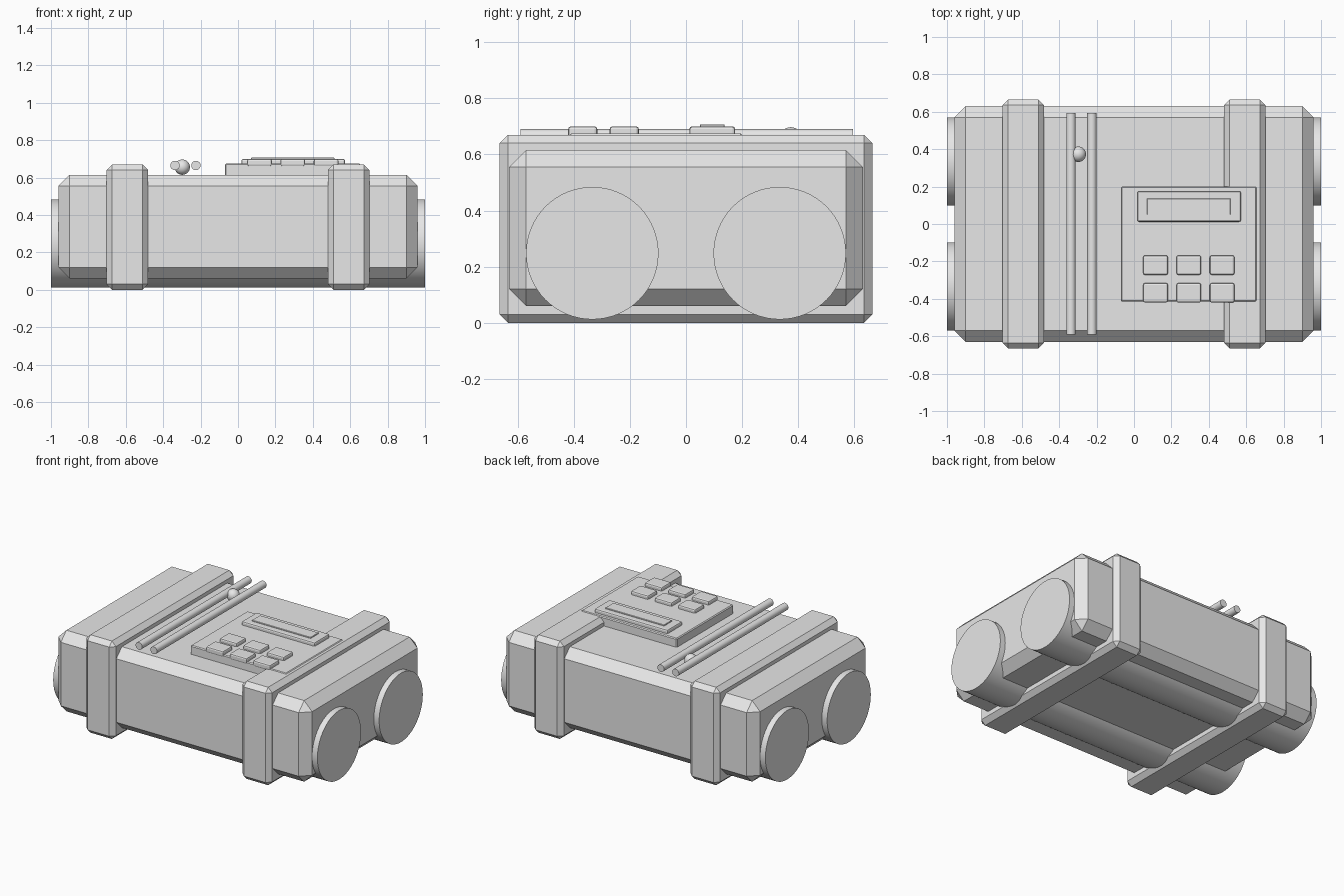
import bpy
from math import pi, radians

if "Cube" in bpy.data.objects:
    bpy.data.objects.remove(bpy.data.objects["Cube"], do_unlink=True)

GREY = (0.8, 0.8, 0.8, 1)
grey = bpy.data.materials.new("light grey")
grey.use_nodes = True
grey.diffuse_color = GREY
grey.node_tree.nodes["Principled BSDF"].inputs["Base Color"].default_value = GREY


def finish(name):
    obj = bpy.context.object
    obj.name = name
    obj.data.materials.append(grey)
    return obj


def block(name, x, y, z, chamfer, segments=1):
    """Chamfered box spanning the given (low, high) ranges."""
    spans = (x, y, z)
    bpy.ops.mesh.primitive_cube_add(size=1, location=[(a + b) / 2 for a, b in spans])
    obj = finish(name)
    obj.scale = [b - a for a, b in spans]
    bpy.ops.object.transform_apply(location=False, rotation=False, scale=True)
    bevel = obj.modifiers.new("chamfer", "BEVEL")
    bevel.width = chamfer
    bevel.segments = segments
    return obj


def rod(name, radius, length, location, rotation, sides):
    bpy.ops.mesh.primitive_cylinder_add(vertices=sides, radius=radius, depth=length,
                                        location=location, rotation=rotation)
    finish(name)
    bpy.ops.object.shade_smooth_by_angle(angle=radians(30))


# Main case
block("case", (-0.96, 0.96), (-0.63, 0.63), (0.06, 0.615), 0.06)

# Straps around the case and long tanks through it
for side, label in ((-1, "right"), (1, "left")):
    block(label + "_strap", sorted((side * 0.48, side * 0.703)),
          (-0.665, 0.665), (0, 0.67), 0.03)
for side, label in ((-1, "front"), (1, "back")):
    rod(label + "_tank", 0.236, 2, (0, side * 0.334, 0.248), (0, pi / 2, 0), 64)

# Control panel with screen and keys
block("control_panel", (-0.07, 0.655), (-0.415, 0.2), (0.6, 0.675), 0.006)
block("screen_frame", (0.018, 0.572), (0.012, 0.175), (0.66, 0.7), 0.01, 2)
block("screen", (0.07, 0.515), (0.05, 0.137), (0.69, 0.707), 0.002)
for row, y in enumerate((-0.22, -0.368)):
    for column in range(3):
        x = 0.115 + 0.178 * column
        block(f"key_{row}_{column}", (x - 0.066, x + 0.066), (y - 0.052, y + 0.052),
              (0.66, 0.7), 0.01, 2)

# Pair of rods with a ball clasp
for label, x in (("outer", -0.337), ("inner", -0.225)):
    rod(label + "_rod", 0.025, 1.185, (x, 0.002, 0.665), (pi / 2, 0, 0), 32)
bpy.ops.mesh.primitive_uv_sphere_add(segments=32, ring_count=16, radius=0.041,
                                     location=(-0.298, 0.373, 0.656))
finish("ball_clasp")
bpy.ops.object.shade_smooth()
